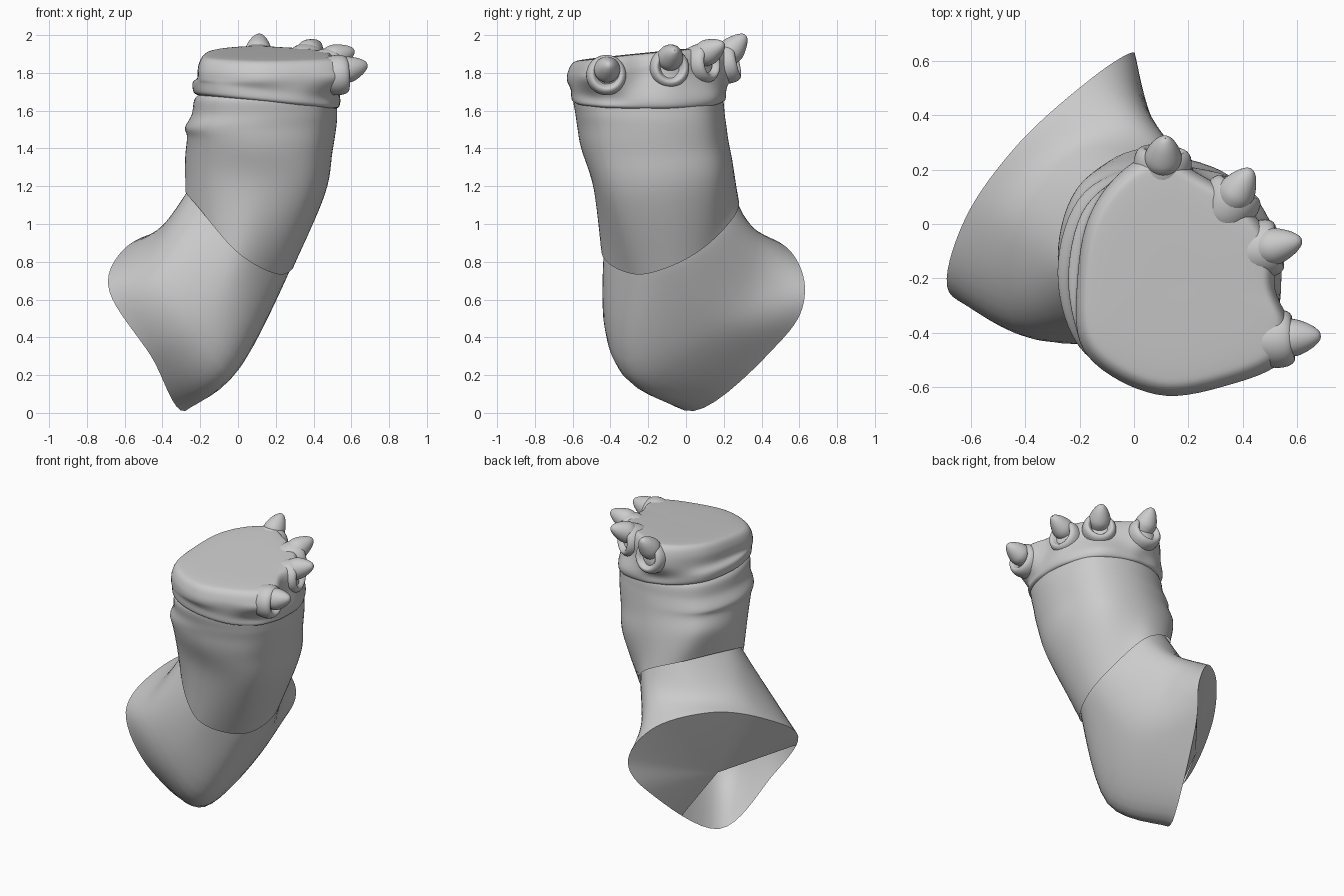
import bpy, bmesh, math
from mathutils import Vector

if "Cube" in bpy.data.objects:
    bpy.data.objects.remove(bpy.data.objects["Cube"])


def spline(pts, n, closed):
    """Catmull-Rom resampling, n steps per span."""
    m, out = len(pts), []
    for i in range(m if closed else m - 1):
        idx = [(i + k) % m if closed else min(max(i + k, 0), m - 1) for k in (-1, 0, 1, 2)]
        a, b, c, d = (pts[j] for j in idx)
        for s in range(n):
            t = s / n
            out.append(0.5 * (2 * b + (c - a) * t + (2 * a - 5 * b + 4 * c - d) * t * t
                              + (3 * b - a - 3 * c + d) * t ** 3))
    if not closed:
        out.append(pts[-1].copy())
    return out


def finish(bm, name, angle=50):
    bmesh.ops.recalc_face_normals(bm, faces=bm.faces)
    me = bpy.data.meshes.new(name)
    bm.to_mesh(me)
    bm.free()
    ob = bpy.data.objects.new(name, me)
    bpy.context.collection.objects.link(ob)
    bpy.ops.object.select_all(action='DESELECT')
    ob.select_set(True)
    bpy.context.view_layer.objects.active = ob
    bpy.ops.object.shade_smooth_by_angle(angle=math.radians(angle))
    return ob


def loft(name, rings, around=8, along=6, cap=False):
    """Smooth skin through a few control rings with equal point counts."""
    rings = [spline([Vector(p) for p in r], around, True) for r in rings]
    cols = [spline(list(col), along, False) for col in zip(*rings)]
    bm = bmesh.new()
    grid = [[bm.verts.new(p) for p in col] for col in cols]
    n = len(grid)
    for i in range(n):
        a, b = grid[i], grid[(i + 1) % n]
        for j in range(len(a) - 1):
            bm.faces.new((a[j], b[j], b[j + 1], a[j + 1]))
    if cap:
        bm.faces.new([c[-1] for c in grid])
    return finish(bm, name)


def scaled(ring, s, dz=0.0):
    c = sum((Vector(p) for p in ring), Vector()) / len(ring)
    return [c + (Vector(p) - c) * s + Vector((0, 0, dz)) for p in ring]


def oval(cx, cy, cz, rx, ry, tx=0.0, ty=0.0):
    """Eight-point rounded ring on a tilted plane."""
    out = []
    for k in range(8):
        a = k * math.pi / 4
        f = 1.06 if k % 2 else 1.0
        x, y = rx * f * math.cos(a), ry * f * math.sin(a)
        out.append((cx + x, cy + y, cz + tx * x + ty * y))
    return out


# Flared upper limb shell, open at the back left
knee = [(.29, -.08, .78), (.26, .12, .90), (.12, .27, 1.08), (-.12, .20, 1.18),
        (-.27, -.12, 1.18), (-.20, -.33, 1.08), (0, -.44, .85), (.20, -.28, .74)]
middle = [(.10, .14, .45), (.07, .38, .70), (0, .38, .95), (-.27, .24, 1.0),
          (-.42, -.05, .97), (-.44, -.375, .74), (-.21, -.425, .42), (-.03, -.28, .21)]
opening = [(-.07, .51, .39), (0, .63, .64), (-.15, .54, .87), (-.42, .30, .95),
           (-.62, .02, .85), (-.68, -.25, .64), (-.46, -.28, .30), (-.28, .04, .01)]
loft("upper_limb", [scaled(knee, .9, .08), scaled(knee, .985), middle, opening])

# Partial end cap closing most of the opening
rim = spline([Vector(p) for p in opening], 8, True)
bm = bmesh.new()
hub = bm.verts.new((-.36, .17, .47))
edge = [bm.verts.new(rim[k % 64]) for k in range(60, 107)]
for a, b in zip(edge, edge[1:]):
    bm.faces.new((hub, a, b))
finish(bm, "end_cap")

# Lower limb with soft skin folds
loft("lower_limb", [
    scaled(knee, 1.02),
    oval(.09, -.12, 1.25, .37, .37, -.25, .15),
    oval(.115, -.165, 1.42, .385, .39, -.1, .05),
    oval(.12, -.18, 1.51, .40, .395),
    oval(.14, -.19, 1.58, .385, .395),
    oval(.145, -.20, 1.66, .375, .395),
    oval(.15, -.20, 1.70, .34, .36)])

# Broad paw with a nearly flat sole facing up
outline = [(.52, -.24), (.51, -.07), (.39, .09), (.23, .19), (.09, .26), (-.06, .18),
           (-.17, .02), (-.21, -.2), (-.2, -.43), (-.08, -.56), (.12, -.63),
           (.35, -.59), (.53, -.51), (.57, -.38)]
CX, CY = .16, -.2


def paw_ring(s, z, slope):
    return [(CX + (x - CX) * s, CY + (y - CY) * s, z + slope * (CY + (y - CY) * s))
            for x, y in outline]


def cuff_ring(rx, ry, z):
    """Round wrist section whose points line up with the paw outline."""
    out = []
    for x, y in outline:
        a = math.atan2(y - CY, x - CX)
        f = 1 + .06 * math.sin(2 * a) ** 2
        px, py = rx * f * math.cos(a), ry * f * math.sin(a)
        out.append((.15 + px, CY + py, z - .1 * px))
    return out


loft("paw", [cuff_ring(.36, .38, 1.645), cuff_ring(.385, .405, 1.66), cuff_ring(.39, .41, 1.71),
             paw_ring(1.0, 1.79, .05), paw_ring(.99, 1.86, .09), paw_ring(.93, 1.912, .1),
             paw_ring(.8, 1.925, .1), paw_ring(.4, 1.928, .1), paw_ring(.05, 1.928, .1)],
     around=6, along=5, cap=True)


def lathe(name, profile, base, direction, steps=4, seg=32):
    """Revolve (radius, height) points around a direction."""
    rot = Vector((0, 0, 1)).rotation_difference(direction)
    pts = spline([Vector((r, h, 0)) for r, h in profile], steps, False)
    bm = bmesh.new()
    rows = [[bm.verts.new(base + rot @ Vector((max(p.x, .0005) * math.cos(a), max(p.x, .0005) * math.sin(a), p.y)))
             for a in (2 * math.pi * k / seg for k in range(seg))] for p in pts]
    for a, b in zip(rows, rows[1:]):
        for k in range(seg):
            bm.faces.new((a[k], a[(k + 1) % seg], b[(k + 1) % seg], b[k]))
    return finish(bm, name)


# Four toes, each a cuffed knuckle with a blunt claw
claws = [((.555, -.42, 1.81), (.685, -.41, 1.845)), ((.48, -.09, 1.87), (.615, -.06, 1.92)),
         ((.36, .09, 1.895), (.43, .20, 1.955)), ((.105, .22, 1.895), (.115, .315, 2.0))]
for i, (base, tip) in enumerate(claws, 1):
    base, tip = Vector(base), Vector(tip)
    d = tip - base
    L = d.length
    out = Vector((d.x, d.y, d.z * .2)).normalized()
    lathe(f"toe_{i}", [(.03, -.17), (.085, -.11), (.106, -.04), (.1, .012), (.075, .03), (.05, 0)],
          base + out * (.0 if i == 1 else .025) + Vector((0, 0, -.02 if i == 1 else -.045)), out)
    lathe(f"claw_{i}", [(.055, -.03), (.068, .02), (.064, L * .4), (.042, L * .75), (.018, L * .96), (0, L)],
          base, d.normalized())
